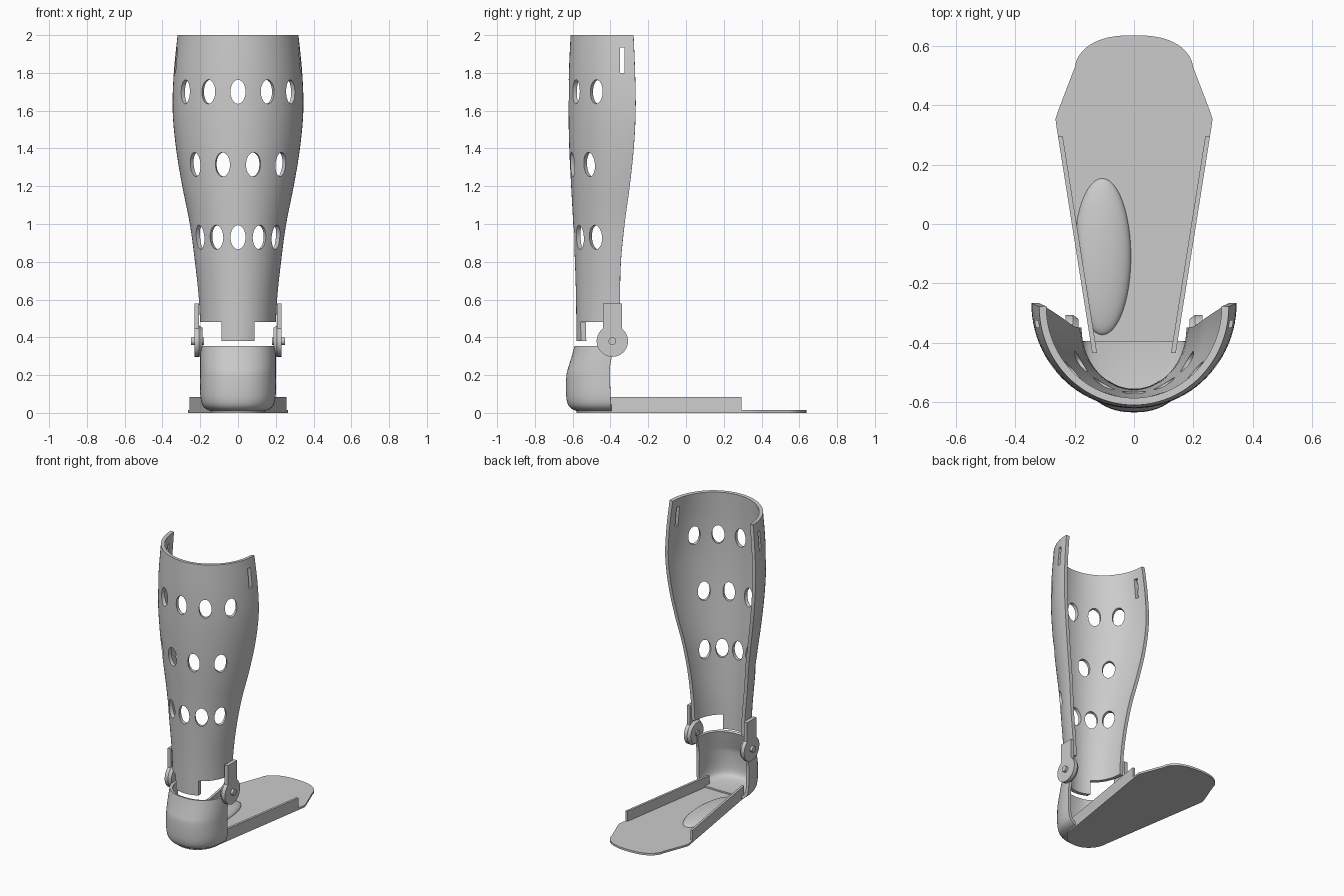
import bpy, bmesh, math
from mathutils import Vector, Matrix

if "Cube" in bpy.data.objects:
    bpy.data.objects.remove(bpy.data.objects["Cube"])

GREY = bpy.data.materials.new("grey_plastic")
GREY.diffuse_color = (0.6, 0.6, 0.6, 1)
GREY.use_nodes = True
GREY.node_tree.nodes["Principled BSDF"].inputs["Base Color"].default_value = GREY.diffuse_color


def finish(name, bm, angle=35):
    """Turn a bmesh into a named, shaded object."""
    me = bpy.data.meshes.new(name)
    bm.to_mesh(me)
    bm.free()
    ob = bpy.data.objects.new(name, me)
    bpy.context.collection.objects.link(ob)
    me.materials.append(GREY)
    shade(ob, angle)
    return ob


def shade(ob, angle=35):
    bpy.ops.object.select_all(action='DESELECT')
    bpy.context.view_layer.objects.active = ob
    ob.select_set(True)
    bpy.ops.object.shade_smooth_by_angle(angle=math.radians(angle))


def apply(ob, kind, **settings):
    bpy.context.view_layer.objects.active = ob
    mod = ob.modifiers.new(kind.lower(), kind)
    for k, v in settings.items():
        setattr(mod, k, v)
    bpy.ops.object.modifier_apply(modifier=mod.name)


def spline(points, steps):
    """Smooth curve through profile points."""
    p = [Vector(q) for q in points]
    out = []
    for i in range(len(p) - 1):
        a, b, c, d = p[max(i - 1, 0)], p[i], p[i + 1], p[min(i + 2, len(p) - 1)]
        for s in range(steps):
            t = s / steps
            out.append(b + (c - a) * t / 2 + (a * 2 - b * 5 + c * 4 - d) * t * t / 2
                       + (b * 3 - a - c * 3 + d) * t ** 3 / 2)
    return out + [p[-1]]


def u_shell(name, rows, power, thick, segs=48):
    """Half-round shell open to +y; rows are (z, half width, back y, front edge y)."""
    bm = bmesh.new()
    grid = []
    for z, w, yb, yf in rows:
        ring = []
        for i in range(segs + 1):
            t = math.pi * (i / segs - 0.5)
            s, c = math.sin(t), max(math.cos(t), 0)
            x = math.copysign(abs(s) ** (2 / power), s) * w
            ring.append(bm.verts.new((x, yf - (yf - yb) * c ** (2 / power), z)))
        grid.append(ring)
    for a, b in zip(grid, grid[1:]):
        for i in range(segs):
            bm.faces.new((a[i], a[i + 1], b[i + 1], b[i]))
    bmesh.ops.remove_doubles(bm, verts=bm.verts, dist=1e-5)
    ob = finish(name, bm)
    apply(ob, 'SOLIDIFY', thickness=thick, offset=-1)
    return ob


def box(bm, lo, hi):
    lo, hi = Vector(lo), Vector(hi)
    m = Matrix.Translation((lo + hi) / 2) @ Matrix.Diagonal((*(hi - lo), 1))
    bmesh.ops.create_cube(bm, size=1, matrix=m)


def prism(bm, pts, offset):
    """Extrude a planar outline along an offset vector."""
    f = bm.faces.new([bm.verts.new(p) for p in pts])
    r = bmesh.ops.extrude_face_region(bm, geom=[f])
    bmesh.ops.translate(bm, verts=[v for v in r['geom'] if isinstance(v, bmesh.types.BMVert)], vec=offset)
    bmesh.ops.recalc_face_normals(bm, faces=bm.faces)


# Calf shell
calf_rows = spline([(0.38, 0.197, -0.58, -0.35), (0.6, 0.207, -0.582, -0.35), (0.8, 0.228, -0.588, -0.345),
                    (1.0, 0.255, -0.597, -0.325), (1.2, 0.295, -0.608, -0.298), (1.4, 0.328, -0.618, -0.277),
                    (1.6, 0.346, -0.622, -0.267), (1.8, 0.34, -0.62, -0.27), (2.0, 0.32, -0.611, -0.278)], 5)
calf = u_shell("calf_shell", calf_rows, 2, 0.024)

# Cutters: ventilation holes, strap slots and the stepped lower edge
bm = bmesh.new()
for z, angles in ((1.70, (-54, -27, 0, 27, 54)), (1.315, (-46, -15, 15, 46)), (0.93, (-56, -28, 0, 28, 56))):
    row = min(calf_rows, key=lambda r: abs(r[0] - z))
    for deg in angles:
        t = math.radians(deg)
        pos = (row[1] * math.sin(t), row[3] - (row[3] - row[2]) * math.cos(t), z)
        m = (Matrix.Translation(pos) @ Matrix.Rotation(t, 4, 'Z') @ Matrix.Rotation(math.pi / 2, 4, 'X')
             @ Matrix.Diagonal((0.04, 0.064, 1, 1)))
        bmesh.ops.create_cone(bm, cap_ends=True, segments=32, radius1=1, radius2=1, depth=0.14, matrix=m)
for s in (-1, 1):
    a, b = sorted((s * 0.25, s * 0.42))
    box(bm, (a, -0.35, 1.80), (b, -0.325, 1.935))
    a, b = sorted((s * 0.087, s * 0.3))
    box(bm, (a, -0.7, 0.3), (b, -0.2, 0.48))
cutter = finish("hole_cutter", bm)
apply(calf, 'BOOLEAN', object=cutter, operation='DIFFERENCE', solver='EXACT')
bpy.data.objects.remove(cutter)
shade(calf)

# Heel cup, closed underneath
cup_rows = [(0.004, 0, -0.395, -0.395)] + spline(
    [(0.006, 0.13, -0.56, -0.395), (0.018, 0.165, -0.6, -0.395), (0.045, 0.19, -0.625, -0.397),
     (0.1, 0.2, -0.635, -0.4), (0.2, 0.2, -0.633, -0.403), (0.25, 0.2, -0.62, -0.402),
     (0.3, 0.2, -0.605, -0.393), (0.355, 0.198, -0.59, -0.385)], 4)
cup = u_shell("heel_cup", cup_rows, 2.3, 0.02)
shade(cup)


def wall_x(y):
    """Outer edge of the foot plate sides."""
    return 0.265 + (y - 0.35) * 0.158


# Foot plate with rounded toe and heel
right = [(wall_x(-0.43), -0.43), (wall_x(0.33), 0.33), (0.265, 0.355), (0.255, 0.385)]
right += [(0.2 * math.cos(t) ** 0.8, 0.52 + 0.117 * math.sin(t)) for t in [math.radians(a) for a in range(5, 90, 7)]]
heel = [(0.142 * math.cos(math.radians(a)), -0.43 - 0.15 * math.sin(math.radians(a))) for a in range(80, 0, -10)]
half = heel + right
outline = [(0, -0.58)] + half + [(0, 0.637)] + [(-x, y) for x, y in reversed(half)]
bm = bmesh.new()
prism(bm, [(x, y, 0.0) for x, y in outline], (0, 0, 0.014))
finish("foot_plate", bm)

# Upright side walls of the foot plate
for s, side in ((-1, "left"), (1, "right")):
    bm = bmesh.new()
    pts = [(wall_x(-0.435), -0.435), (wall_x(0.295), 0.295), (wall_x(0.295) - 0.016, 0.295),
           (wall_x(-0.435) - 0.016, -0.435)]
    prism(bm, [(s * x, y, 0.004) for x, y in pts], (0, 0, 0.08))
    finish(side + "_foot_wall", bm)

# Arch pad, a low mound trimmed along the left wall
bm = bmesh.new()
bmesh.ops.create_uvsphere(bm, u_segments=48, v_segments=24, radius=1,
                          matrix=Matrix.Translation((-0.107, -0.11, 0.012)) @ Matrix.Diagonal((0.097, 0.265, 0.04, 1)))
bmesh.ops.bisect_plane(bm, geom=bm.verts[:] + bm.edges[:] + bm.faces[:], plane_co=(0, 0, 0.012),
                       plane_no=(0, 0, -1), clear_outer=True)
for v in bm.verts:
    v.co.x = max(v.co.x, 0.014 - wall_x(v.co.y))
finish("arch_pad", bm, 60)

# Ankle hinges: upright strap with round end, inner disc and pin
HY, HZ, HR = -0.39, 0.38, 0.083
a0 = math.asin(0.05 / HR)
arc = [math.pi / 2 + a0 + (2 * math.pi - 2 * a0) * i / 40 for i in range(41)]
strap = [(HY + 0.05, 0.58), (HY - 0.05, 0.58)] + [(HY + HR * math.cos(t), HZ + HR * math.sin(t)) for t in arc]
for s, side in ((-1, "left"), (1, "right")):
    bm = bmesh.new()
    prism(bm, [(s * 0.206, y, z) for y, z in strap], (s * 0.025, 0, 0))
    finish(side + "_hinge_strap", bm)
    for part, r1, r2, x0, x1 in (("hinge_disc", 0.07, HR, 0.188, 0.206), ("hinge_pin", 0.02, 0.02, 0.18, 0.248)):
        bm = bmesh.new()
        m = Matrix.Translation((s * (x0 + x1) / 2, HY, HZ)) @ Matrix.Rotation(s * math.pi / 2, 4, 'Y')
        bmesh.ops.create_cone(bm, cap_ends=True, segments=40, radius1=r1, radius2=r2, depth=x1 - x0, matrix=m)
        finish(side + "_" + part, bm)
